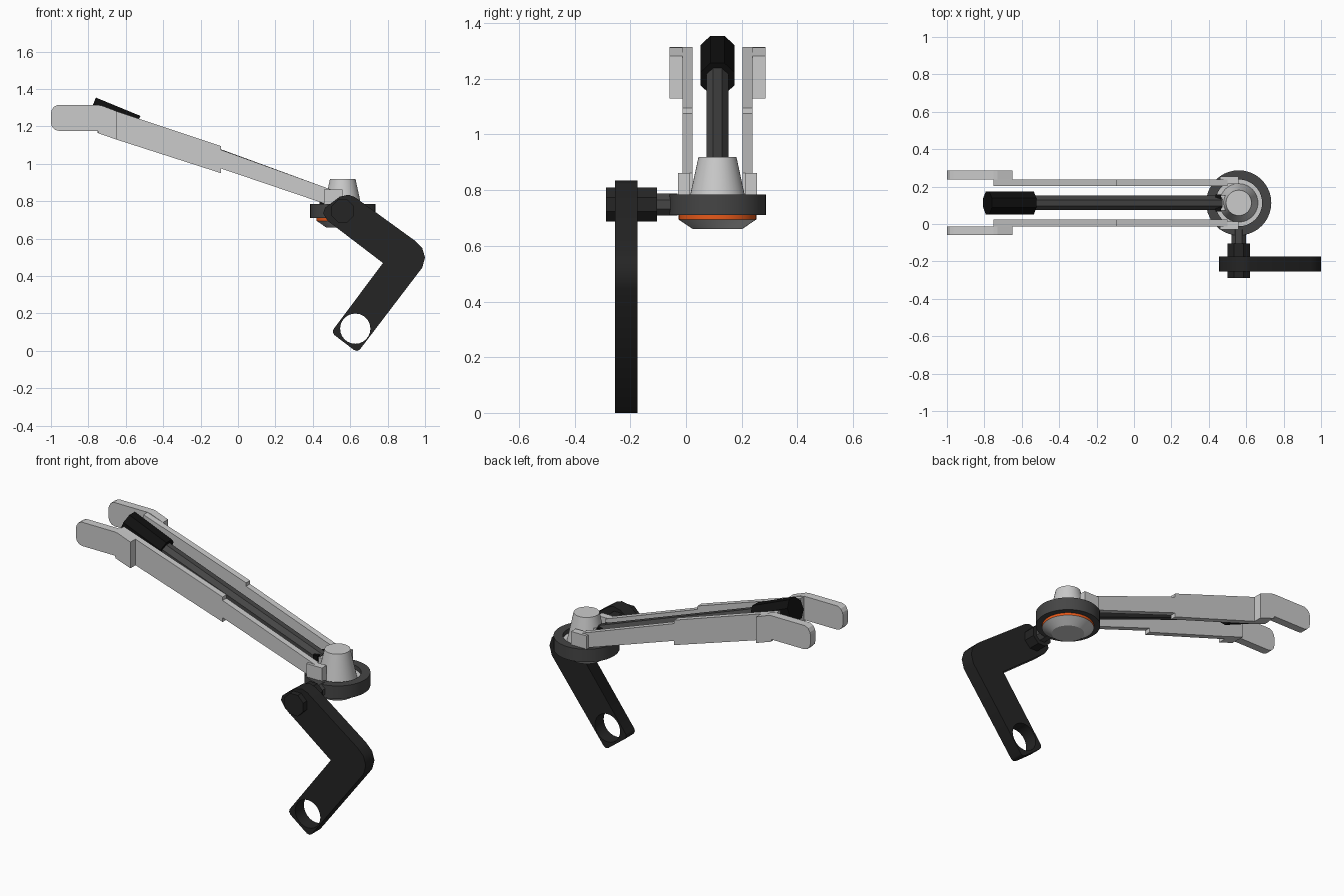
import bpy, bmesh, math
from mathutils import Vector, Matrix

if "Cube" in bpy.data.objects:
    bpy.data.objects.remove(bpy.data.objects["Cube"])

CX, CY = 0.56, 0.113   # hub centre; CY is also the arm's mirror plane


def mat(name, r, g, b):
    m = bpy.data.materials.new(name)
    m.diffuse_color = (r, g, b, 1)
    m.use_nodes = True
    m.node_tree.nodes["Principled BSDF"].inputs["Base Color"].default_value = m.diffuse_color
    return m


BLACK = mat("black", 0.018, 0.018, 0.018)
RUBBER = mat("rubber", 0.005, 0.005, 0.005)
DARK = mat("dark_grey", 0.06, 0.06, 0.06)
ORANGE = mat("orange", 0.8, 0.1, 0.01)


def finish(name, bm, material=None, smooth=False):
    bmesh.ops.recalc_face_normals(bm, faces=bm.faces)
    me = bpy.data.meshes.new(name)
    bm.to_mesh(me)
    bm.free()
    ob = bpy.data.objects.new(name, me)
    bpy.context.collection.objects.link(ob)
    if material:
        me.materials.append(material)
    if smooth:
        bpy.context.view_layer.objects.active = ob
        ob.select_set(True)
        bpy.ops.object.shade_smooth_by_angle(angle=math.radians(30))
        ob.select_set(False)
    return ob


def plate(name, pts, y0, y1, material=None):
    """Extrude an x-z outline from y0 to y1."""
    bm = bmesh.new()
    f = bm.faces.new([bm.verts.new((x, y0, z)) for x, z in pts])
    g = bmesh.ops.extrude_face_region(bm, geom=[f])
    vs = [v for v in g["geom"] if isinstance(v, bmesh.types.BMVert)]
    bmesh.ops.translate(bm, verts=vs, vec=(0, y1 - y0, 0))
    return finish(name, bm, material)


def rod(name, a, b, r, material=None):
    """Eight-sided bar from a to b with flats up and sideways."""
    a, b = Vector(a), Vector(b)
    d = (b - a).normalized()
    up = Vector((0, 0, 1))
    side = d.cross(up).normalized()
    up = side.cross(d)
    bm = bmesh.new()
    rings = []
    for p in (a, b):
        angs = [math.radians(22.5 + 45 * i) for i in range(8)]
        rings.append([bm.verts.new(p + r * (side * math.cos(t) + up * math.sin(t))) for t in angs])
    for i in range(8):
        j = (i + 1) % 8
        bm.faces.new((rings[0][i], rings[0][j], rings[1][j], rings[1][i]))
    for ring in rings:
        bm.faces.new(ring)
    return finish(name, bm, material)


def lathe(name, profile, material=None, closed=False):
    """Spin an (r, z) profile around the hub axis."""
    bm = bmesh.new()
    vs = [bm.verts.new((CX + r, CY, z)) for r, z in profile]
    pairs = list(zip(vs, vs[1:])) + ([(vs[-1], vs[0])] if closed else [])
    es = [bm.edges.new(p) for p in pairs]
    bmesh.ops.spin(bm, geom=vs + es, cent=(CX, CY, 0), axis=(0, 0, 1),
                   angle=math.tau, steps=40, use_duplicate=False)
    bmesh.ops.remove_doubles(bm, verts=bm.verts, dist=1e-5)
    return finish(name, bm, material, smooth=True)


def rect(x0, x1, z0, z1):
    return [(x0, z0), (x1, z0), (x1, z1), (x0, z1)]


# Bent lower arm with a round hole at its foot
outline = [(0.51, 0.115), (0.507, 0.1), (0.515, 0.085), (0.62, 0.005), (0.637, 0.0), (0.652, 0.008),
           (0.985, 0.445), (1.0, 0.5), (0.985, 0.55), (0.945, 0.59), (0.625, 0.822), (0.59, 0.835),
           (0.545, 0.825), (0.465, 0.765), (0.455, 0.735), (0.48, 0.695), (0.775, 0.47)]
hole = [(0.627 + 0.081 * math.cos(math.tau * i / 24), 0.119 + 0.081 * math.sin(math.tau * i / 24))
        for i in range(24)]
cu = bpy.data.curves.new("lower_arm", "CURVE")
cu.dimensions = "2D"
cu.fill_mode = "BOTH"
cu.extrude = 0.04
for pts in (outline, hole):
    s = cu.splines.new("POLY")
    s.points.add(len(pts) - 1)
    s.use_cyclic_u = True
    for p, (x, z) in zip(s.points, pts):
        p.co = (x, z, 0, 1)
arm = bpy.data.objects.new("lower_arm", cu)
arm.matrix_world = Matrix.Translation((0, -0.215, 0)) @ Matrix.Rotation(math.pi / 2, 4, "X")
cu.materials.append(BLACK)
bpy.context.collection.objects.link(arm)
bpy.context.view_layer.objects.active = arm
arm.select_set(True)
bpy.ops.object.convert(target="MESH")
arm.select_set(False)

# Pivot bolt and the stub joining it to the hub ring
rod("pivot_bolt", (CX, -0.288, 0.748), (CX, -0.105, 0.748), 0.066, BLACK)
rod("pivot_stub", (CX, -0.11, 0.748), (CX, -0.03, 0.748), 0.043, DARK)

# Hub: ring, orange seal, lower cap and upper cone
lathe("hub_ring", [(0.125, 0.71), (0.174, 0.71), (0.174, 0.785), (0.125, 0.785)], DARK, closed=True)
lathe("hub_seal", [(0, 0.695), (0.14, 0.695), (0.14, 0.712), (0, 0.712)], ORANGE)
lathe("hub_cap", [(0, 0.66), (0.088, 0.66), (0.14, 0.695), (0, 0.695)])
lathe("hub_floor", [(0, 0.712), (0.127, 0.712), (0.127, 0.76), (0, 0.76)])
lathe("hub_cone", [(0, 0.75), (0.105, 0.75), (0.068, 0.92), (0, 0.92)])

# Handle rod, grip and the bracket at the hub
rod("handle_rod", (-0.56, CY, 1.208), (0.46, CY, 0.835), 0.042, DARK)
rod("handle_grip", (-0.545, CY, 1.2), (-0.783, CY, 1.298), 0.066, RUBBER)
plate("rod_collar", rect(0.435, 0.465, 0.785, 0.87), CY - 0.045, CY + 0.045, RUBBER)
plate("rod_bracket", rect(0.463, 0.53, 0.75, 0.86), CY - 0.04, CY + 0.04)

# Twin rails with feet and fork tips, mirrored about the hub plane
rail_wide = [(-0.75, 1.315), (-0.09, 1.095), (-0.09, 0.95), (-0.65, 1.13), (-0.75, 1.165)]
rail_narrow = [(-0.09, 1.075), (0.5, 0.862), (0.5, 0.785), (0.47, 0.785), (-0.09, 0.975)]
tip = [(-0.65, 1.13), (-0.65, 1.282), (-0.73, 1.312), (-0.75, 1.315), (-0.965, 1.315), (-0.985, 1.305),
       (-0.997, 1.285), (-1.0, 1.27), (-1.0, 1.22), (-0.995, 1.2), (-0.98, 1.183), (-0.96, 1.177),
       (-0.75, 1.177), (-0.745, 1.163)]
for side, sgn in (("front", -1), ("back", 1)):
    for part, pts, a, b in (("rail_wide", rail_wide, 0.09, 0.126),
                            ("rail_narrow", rail_narrow, 0.09, 0.126),
                            ("rail_foot", rect(0.46, 0.56, 0.76, 0.862), 0.1, 0.142),
                            ("fork_tip", tip, 0.126, 0.173)):
        plate(f"{side}_{part}", pts, CY + sgn * a, CY + sgn * b)
